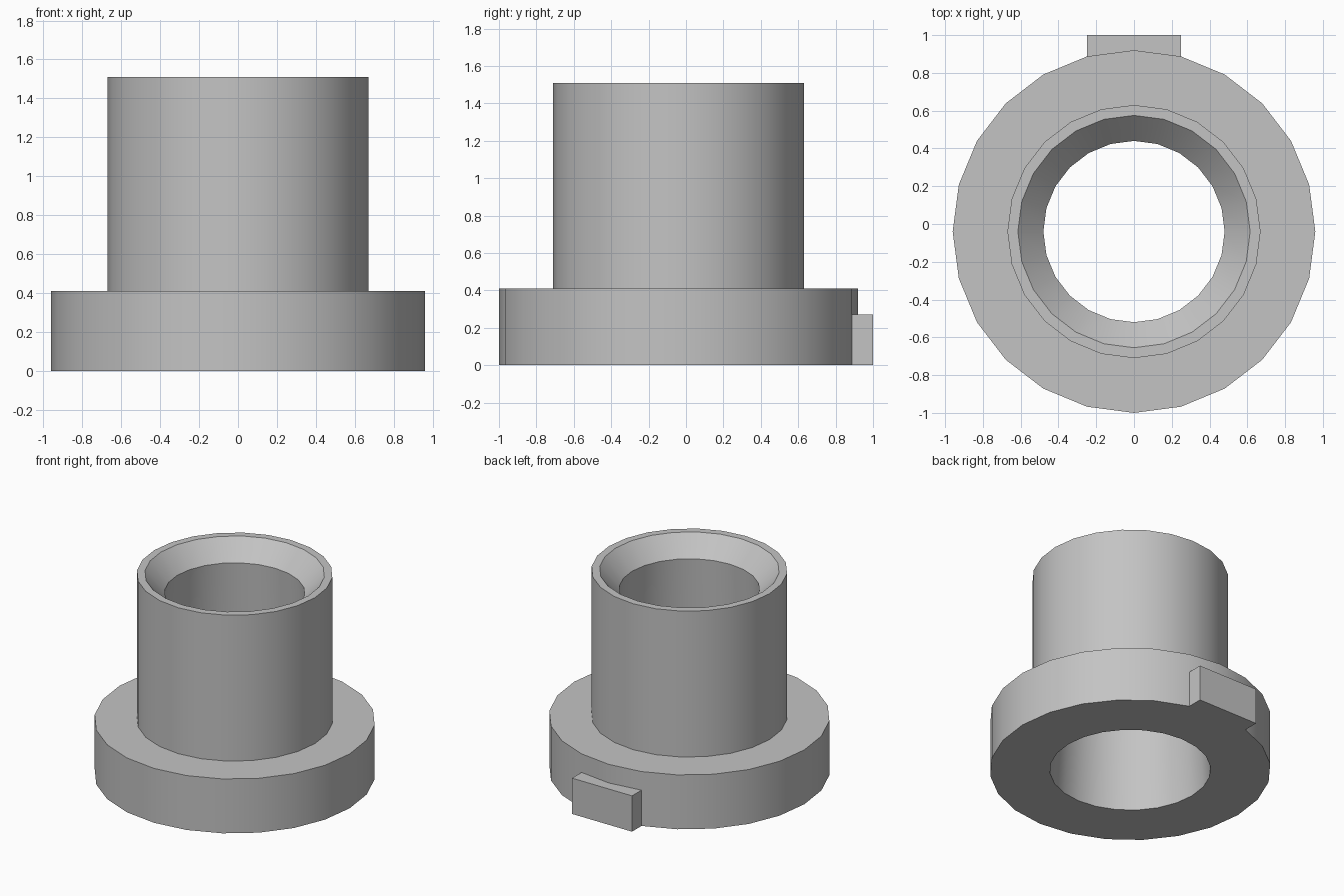
import bpy, bmesh, math

cube = bpy.data.objects.get("Cube")
if cube:
    bpy.data.objects.remove(cube, do_unlink=True)

SIDES = 24
CENTRE_Y = -0.04

grey = bpy.data.materials.new("plain grey")
grey.use_nodes = True
colour = (0.55, 0.55, 0.55, 1)
grey.diffuse_color = colour
grey.node_tree.nodes["Principled BSDF"].inputs["Base Color"].default_value = colour


def make_object(name, bm):
    bmesh.ops.recalc_face_normals(bm, faces=bm.faces)
    mesh = bpy.data.meshes.new(name)
    bm.to_mesh(mesh)
    bm.free()
    mesh.materials.append(grey)
    obj = bpy.data.objects.new(name, mesh)
    bpy.context.collection.objects.link(obj)
    return obj


def lathe(name, profile):
    """Turn a closed (radius, height) outline around the vertical axis."""
    bm = bmesh.new()
    rings = []
    for i in range(SIDES):
        a = math.tau * i / SIDES
        rings.append([bm.verts.new((r * math.cos(a), CENTRE_Y + r * math.sin(a), z))
                      for r, z in profile])
    n = len(profile)
    for i, ring in enumerate(rings):
        nxt = rings[(i + 1) % SIDES]
        for j in range(n):
            k = (j + 1) % n
            bm.faces.new((ring[j], nxt[j], nxt[k], ring[k]))
    obj = make_object(name, bm)
    bpy.ops.object.select_all(action="DESELECT")
    obj.select_set(True)
    bpy.context.view_layer.objects.active = obj
    bpy.ops.object.shade_smooth_by_angle(angle=math.radians(30))
    return obj


# Flanged sleeve: base flange, tube, countersunk mouth, drafted bore
lathe("flanged_sleeve", [
    (0.55, 0), (0.96, 0), (0.96, 0.41), (0.67, 0.41),
    (0.67, 1.51), (0.615, 1.51), (0.48, 1.37),
])

# Locating key on the back of the flange, shaped to meet its two rear facets
bm = bmesh.new()
outline = [(-0.25, 1), (0.25, 1), (0.25, 0.887), (0, 0.92), (-0.25, 0.887)]
base = bm.faces.new([bm.verts.new((x, y, 0)) for x, y in outline])
lifted = bmesh.ops.extrude_face_region(bm, geom=[base])["geom"]
bmesh.ops.translate(bm, vec=(0, 0, 0.27),
                    verts=[v for v in lifted if isinstance(v, bmesh.types.BMVert)])
make_object("locating_key", bm)
